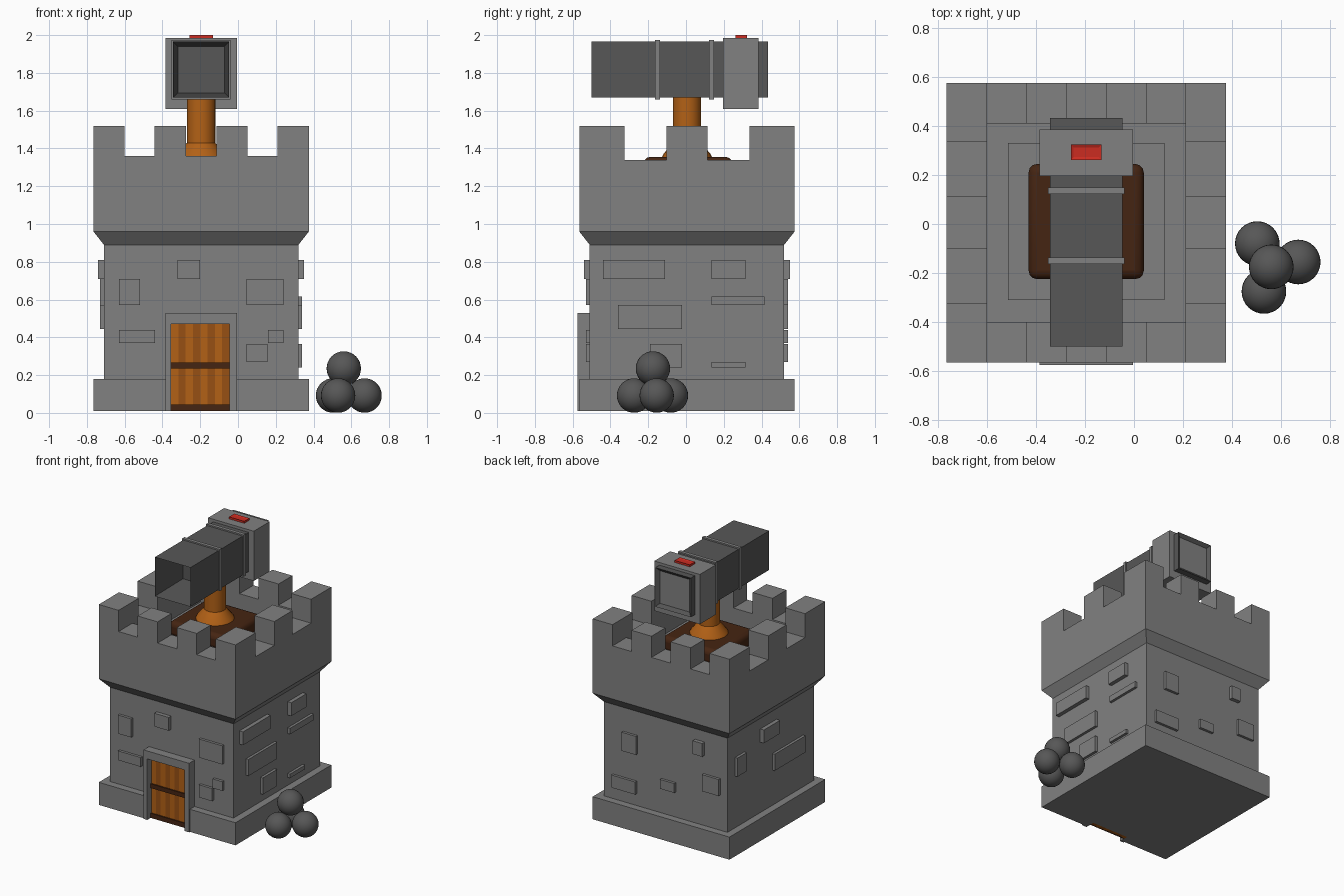
import bpy, bmesh, math
from mathutils import Vector

cube = bpy.data.objects.get("Cube")
if cube:
    bpy.data.objects.remove(cube, do_unlink=True)


def material(name, rgb):
    m = bpy.data.materials.new(name)
    m.use_nodes = True
    colour = (*rgb, 1)
    m.diffuse_color = colour
    m.node_tree.nodes["Principled BSDF"].inputs["Base Color"].default_value = colour
    return m


STONE = material("stone grey", (0.22, 0.22, 0.22))
IRON = material("dark iron", (0.095, 0.095, 0.095))
PLANK = material("orange wood", (0.45, 0.12, 0.008))
PLANK_DARK = material("shaded orange wood", (0.31, 0.08, 0.007))
BROWN = material("dark brown wood", (0.06, 0.018, 0.006))
RED = material("red", (0.6, 0.025, 0.015))

CX, CY = -0.195, 0.005      # tower centre
W = 0.57                    # half width of base and crown
B = 0.515                   # half width of body


def finish(bm, name, mat):
    bmesh.ops.recalc_face_normals(bm, faces=bm.faces)
    me = bpy.data.meshes.new(name)
    bm.to_mesh(me)
    bm.free()
    me.materials.append(mat)
    ob = bpy.data.objects.new(name, me)
    bpy.context.collection.objects.link(ob)
    return ob


def add_box(bm, x, y, z):
    """Box from three (min, max) ranges."""
    made = bmesh.ops.create_cube(bm, size=1)["verts"]
    for v in made:
        v.co = Vector([(r[0] + r[1]) / 2 + c * (r[1] - r[0]) for c, r in zip(v.co, (x, y, z))])
    return made


def boxes(name, mat, *ranges):
    bm = bmesh.new()
    for r in ranges:
        add_box(bm, *r)
    return finish(bm, name, mat)


def around(c, h):
    return (c - h, c + h)


def sunk_face(bm, direction, rim, depth):
    """Inset the face pointing along direction and push it inward."""
    d = Vector(direction)
    bm.normal_update()
    face = max(bm.faces, key=lambda f: f.normal.dot(d))
    bmesh.ops.inset_region(bm, faces=[face], thickness=rim)
    for v in face.verts:
        v.co -= d * depth
    return face


def lathe(name, mat, profile, sides):
    """Revolve (radius, height) points about the tower axis."""
    bm = bmesh.new()
    rings = [[bm.verts.new((CX + r * math.cos(2 * math.pi * i / sides),
                            CY + r * math.sin(2 * math.pi * i / sides), z))
              for i in range(sides)] for r, z in profile]
    for a, b in zip(rings, rings[1:]):
        for i in range(sides):
            j = (i + 1) % sides
            bm.faces.new((a[i], a[j], b[j], b[i]))
    bm.faces.new(rings[0])
    bm.faces.new(rings[-1])
    return finish(bm, name, mat)


def shade(ob):
    bpy.ops.object.select_all(action="DESELECT")
    ob.select_set(True)
    bpy.context.view_layer.objects.active = ob
    bpy.ops.object.shade_smooth_by_angle(angle=math.radians(35))


# Plinth, open in front of the door
X0, X1, Y0, Y1 = CX - W, CX + W, CY - W, CY + W
DOOR = around(-0.2, 0.155)
boxes("base", STONE,
      ((X0, X1), (CY - B, Y1), (0.01, 0.18)),
      ((X0, DOOR[0]), (Y0, CY - B), (0.01, 0.18)),
      ((DOOR[1], X1), (Y0, CY - B), (0.01, 0.18)))

# Body, flare and solid part of the crown as one stepped shell
bm = bmesh.new()
rings = []
for h, z in ((B, 0.18), (B, 0.89), (W, 0.96), (W, 1.21)):
    rings.append([bm.verts.new((CX + sx * h, CY + sy * h, z))
                  for sx, sy in ((-1, -1), (1, -1), (1, 1), (-1, 1))])
for a, b in zip(rings, rings[1:]):
    for i in range(4):
        j = (i + 1) % 4
        bm.faces.new((a[i], a[j], b[j], b[i]))
bm.faces.new(rings[0])
bm.faces.new(rings[-1])
finish(bm, "tower_body", STONE)

# Parapet walls
T = 0.165
SIDES_X = ((X0, X0 + T), (X1 - T, X1))
SIDES_Y = ((Y0, Y0 + T), (Y1 - T, Y1))
boxes("parapet", STONE,
      *[((X0 + T, X1 - T), y, (1.21, 1.36)) for y in SIDES_Y],
      *[(x, (Y0, Y1), (1.21, 1.34)) for x in SIDES_X])

# Merlons: corners, two on front and back, one on each side
merlons = []
for y in ((Y0, Y0 + 0.24), (Y1 - 0.24, Y1), around(CY, 0.108)):
    merlons += [(x, y, (1.34, 1.52)) for x in SIDES_X]
for s in (-1, 1):
    merlons += [(around(CX + s * 0.163, 0.083), y, (1.36, 1.52)) for y in SIDES_Y]
boxes("merlons", STONE, *merlons)

# Raised floor and rounded wooden turntable
boxes("floor_step", STONE, (around(CX, 0.32), around(CY + 0.005, 0.32), (1.21, 1.26)))
turntable = boxes("turntable", BROWN, (around(CX, 0.235), around(CY + 0.005, 0.235), (1.24, 1.355)))
bevel = turntable.modifiers.new("round", "BEVEL")
bevel.width = 0.035
bevel.segments = 3
shade(turntable)

# Cannon post with flared foot
shade(lathe("post", PLANK, ((0.135, 1.35), (0.125, 1.37), (0.075, 1.43), (0.075, 1.69)), 24))

# Cannon barrel, hollow at the muzzle
bm = bmesh.new()
add_box(bm, around(CX, 0.148), (-0.5, 0.3), (1.67, 1.965))
sunk_face(bm, (0, -1, 0), 0.034, 0.3)
finish(bm, "barrel", IRON)
boxes("barrel_bands", STONE,
      *[(around(CX, 0.156), around(y, 0.013), (1.66, 1.975)) for y in (-0.15, 0.135)])
boxes("breech_block", STONE, (around(CX, 0.19), (0.195, 0.385), (1.61, 1.985)))

# Rear plate with a sunk grey panel
bm = bmesh.new()
add_box(bm, around(CX, 0.148), (0.38, 0.433), (1.67, 1.965))
panel = sunk_face(bm, (0, 1, 0), 0.035, 0.02)
panel.material_index = 1
finish(bm, "rear_plate", IRON).data.materials.append(STONE)

# Red button on the breech
bm = bmesh.new()
add_box(bm, around(CX, 0.063), around(0.293, 0.031), (1.98, 2.0))
sunk_face(bm, (0, 0, 1), 0.016, 0.005)
finish(bm, "button", RED)

# Door frame, planks and straps
FRAME_Y = (-0.575, -0.5)
boxes("door_frame", STONE,
      ((-0.385, DOOR[0]), FRAME_Y, (0.01, 0.53)),
      ((DOOR[1], -0.005), FRAME_Y, (0.01, 0.53)),
      (DOOR, FRAME_Y, (0.47, 0.53)))
N = 8
step = (DOOR[1] - DOOR[0]) / N
for name, mat, first in (("light_planks", PLANK, 0), ("dark_planks", PLANK_DARK, 1)):
    boxes(name, mat, *[((DOOR[0] + i * step, DOOR[0] + (i + 1) * step), (-0.525, -0.5), (0.01, 0.47))
                       for i in range(first, N, 2)])
boxes("door_straps", BROWN, *[(DOOR, (-0.534, -0.52), z) for z in ((0.01, 0.045), (0.235, 0.267))])

# Raised bricks, laid in shared courses
TOP, HIGH, THIN = (0.71, 0.81), (0.57, 0.71), (0.57, 0.615)
MID, LOW, FOOT, SLIM, TALL = (0.445, 0.57), (0.37, 0.44), (0.27, 0.365), (0.24, 0.27), (0.24, 0.365)
bricks = {
    "front": [((-0.32, -0.2), TOP), ((-0.63, -0.52), HIGH), ((-0.63, -0.44), LOW),
              ((0.045, 0.24), HIGH), ((0.16, 0.24), LOW), ((0.045, 0.155), FOOT)],
    "back": [((0.04, 0.16), HIGH), ((-0.52, -0.44), TOP), ((0.045, 0.245), FOOT),
             ((-0.28, -0.16), LOW), ((-0.65, -0.51), MID)],
    "left": [((-0.44, -0.11), TOP), ((0.135, 0.315), TOP), ((0.135, 0.415), THIN),
             ((-0.36, -0.02), MID), ((-0.19, -0.02), TALL), ((0.135, 0.315), SLIM)],
    "right": [((-0.065, 0.13), TOP), ((-0.38, -0.015), MID), ((0.32, 0.43), HIGH)],
}
for side, rows in bricks.items():
    s = 1 if side in ("back", "left") else -1
    found = []
    for span, z in rows:
        out = 0.03 if z == TOP else 0.02
        centre = CY if side in ("front", "back") else CX
        depth = tuple(sorted((centre + s * (B - 0.02), centre + s * (B + out))))
        found.append((span, depth, z) if centre == CY else (depth, span, z))
    boxes(side + "_bricks", STONE, *found)

# Pile of cannonballs
for i, p in enumerate(((0.503, -0.08, 0.092), (0.67, -0.155, 0.092),
                       (0.53, -0.275, 0.092), (0.56, -0.175, 0.235))):
    bm = bmesh.new()
    bmesh.ops.create_uvsphere(bm, u_segments=32, v_segments=16, radius=0.091)
    bmesh.ops.translate(bm, verts=bm.verts, vec=p)
    shade(finish(bm, f"cannonball_{i + 1}", IRON))
